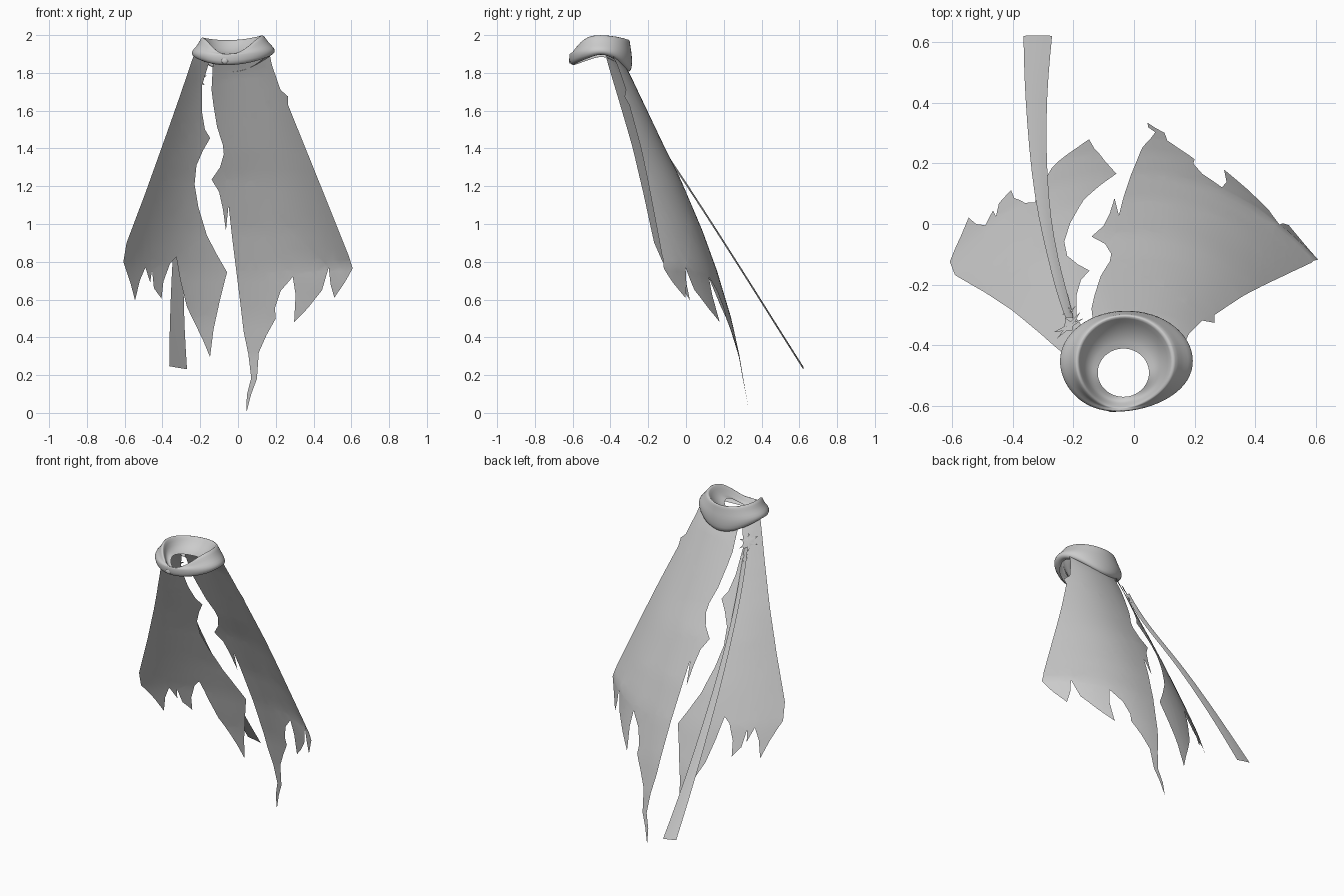
import bpy, bmesh, math
from mathutils import Vector

if "Cube" in bpy.data.objects:
    bpy.data.objects.remove(bpy.data.objects["Cube"])

cloth = bpy.data.materials.new("grey_cloth")
cloth.diffuse_color = (0.6, 0.6, 0.6, 1)
cloth.use_nodes = True
cloth.node_tree.nodes["Principled BSDF"].inputs["Base Color"].default_value = cloth.diffuse_color


def finish(name, bm, subsurf=0):
    me = bpy.data.meshes.new(name)
    bm.to_mesh(me)
    bm.free()
    me.materials.append(cloth)
    ob = bpy.data.objects.new(name, me)
    bpy.context.collection.objects.link(ob)
    for p in me.polygons:
        p.use_smooth = True
    if subsurf:
        m = ob.modifiers.new("smooth", 'SUBSURF')
        m.levels = m.render_levels = subsurf
        m.boundary_smooth = 'PRESERVE_CORNERS'
    return ob


def lerp(table, z):
    # table of (z, value), z falling
    for (z0, a), (z1, b) in zip(table, table[1:]):
        if z >= z1:
            return a + (b - a) * (z0 - z) / (z0 - z1)
    return table[-1][1]


# Drape of the cloth: depth along the spine and along the outer edges
SPINE = [(1.95, -.39), (1.9, -.36), (1.8, -.30), (1.6, -.205), (1.4, -.11), (1.24, -.03),
         (.97, .085), (.75, .165), (.5, .24), (.3, .285), (0, .335)]
EDGE_LEFT = [(1.95, -.43), (1.9, -.42), (1.4, -.27), (.78, -.115), (.6, -.1), (0, .06)]
EDGE_RIGHT = [(1.95, -.43), (1.9, -.42), (1.4, -.27), (.78, -.12), (.6, -.19), (.5, -.25),
              (0, -.2)]


def drape(x, z):
    u = abs(x) / (.22 + .348 * (1.9 - z))
    c = lerp(SPINE, z)
    return c - (c - lerp(EDGE_RIGHT if x > 0 else EDGE_LEFT, z)) * u ** 2.3


def cape_panel(name, outline):
    # Cut the outline into a fine net, then drape it
    bm = bmesh.new()
    bm.faces.new([bm.verts.new((x, 0, z)) for x, z in outline])
    bm.normal_update()
    bmesh.ops.triangulate(bm, faces=bm.faces[:], ngon_method='EAR_CLIP')
    for axis, lo, n, step in ((0, -.66, 33, .04), (2, .03, 32, .06)):
        for i in range(n):
            co, no = Vector(), Vector()
            co[axis], no[axis] = lo + i * step, 1
            bmesh.ops.bisect_plane(bm, geom=bm.verts[:] + bm.edges[:] + bm.faces[:],
                                   dist=1e-5, plane_co=co, plane_no=no)
    bm.normal_update()
    bmesh.ops.triangulate(bm, faces=[f for f in bm.faces if len(f.verts) > 3])
    for v in bm.verts:
        v.co.y = drape(v.co.x, v.co.z)
    bm.normal_update()
    for f in bm.faces:
        if f.normal.y < 0:
            f.normal_flip()
    return finish(name, bm)


# Torn cape panels, outlines as (x, z)
cape_panel("cape_panel_right", [
    (-.13, 1.9), (-.14, 1.71), (-.13, 1.63), (-.11, 1.51), (-.08, 1.42), (-.075, 1.37),
    (-.095, 1.30), (-.14, 1.235), (-.10, 1.17), (-.08, 1.08), (-.064, .965), (-.05, 1.10),
    (-.03, .92), (-.01, .76), (.01, .6), (.03, .43), (.055, .31), (.07, .185), (.047, .095),
    (.044, 0), (.07, .1), (.10, .18), (.11, .32), (.15, .41), (.2, .5), (.195, .555),
    (.225, .645), (.29, .72), (.305, .625), (.297, .48), (.37, .555), (.445, .65),
    (.48, .77), (.49, .68), (.51, .61), (.565, .69), (.607, .765), (.585, .835),
    (.485, 1.085), (.37, 1.37), (.265, 1.63), (.265, 1.675), (.225, 1.71), (.18, 1.84),
    (.165, 1.91)])
cape_panel("cape_panel_left", [
    (-.15, 1.9), (-.155, 1.85), (-.19, 1.735), (-.19, 1.59), (-.175, 1.5), (-.147, 1.455),
    (-.185, 1.39), (-.22, 1.31), (-.23, 1.21), (-.21, 1.09), (-.165, .94), (-.11, .835),
    (-.058, .745), (-.095, .6), (-.13, .44), (-.148, .295), (-.185, .385), (-.27, .56),
    (-.305, .70), (-.327, .825), (-.36, .79), (-.395, .695), (-.405, .605), (-.445, .66),
    (-.455, .76), (-.465, .69), (-.49, .77), (-.52, .7), (-.545, .595), (-.57, .69),
    (-.607, .8), (-.59, .9), (-.49, 1.165), (-.37, 1.5), (-.305, 1.685), (-.237, 1.885),
    (-.22, 1.91)])

# Long trailing strap: (left x, right x, y, z) per station
bm = bmesh.new()
rows = []
for xl, xr, y, z in [(-.225, -.2, -.31, 1.74), (-.235, -.205, -.285, 1.68),
                     (-.257, -.222, -.22, 1.55), (-.283, -.25, -.118, 1.385),
                     (-.315, -.275, .02, 1.18), (-.338, -.287, .165, .955),
                     (-.353, -.29, .34, .68), (-.362, -.283, .49, .44),
                     (-.364, -.27, .62, .235)]:
    mid = (xl + xr) / 2
    rows.append([bm.verts.new((xl, y, z + .012)), bm.verts.new((mid, y + .003, z + .004)),
                 bm.verts.new((xr, y, z - .004))])
for a, b in zip(rows, rows[1:]):
    for i in range(2):
        bm.faces.new((a[i], a[i + 1], b[i + 1], b[i]))
finish("trailing_strap", bm, 1)


# Ragged tufts where the strap tears out of the cape
def tuft(name, cx, cz, r, n, turn):
    bm = bmesh.new()
    ring = []
    for i in range(2 * n):
        a = turn + math.pi * i / n
        rr = r * (1 if i % 2 == 0 else .4)
        x, z = cx + rr * math.cos(a), cz + rr * math.sin(a)
        ring.append(bm.verts.new((x, drape(x, z) + (.015 if i % 2 == 0 else .008), z)))
    hub = bm.verts.new((cx, drape(cx, cz) + .012, cz))
    for i in range(2 * n):
        bm.faces.new((hub, ring[(i + 1) % (2 * n)], ring[i]))
    finish(name, bm)


tuft("torn_tuft_upper", -.215, 1.77, .052, 6, .3)
tuft("torn_tuft_lower", -.215, 1.69, .024, 5, .9)


# Cowl collar: rings as (centre x, radius x, centre y, radius y, z front, z side, z back, power)
RINGS = [(-.035, .085, -.49, .08, 1.865, 1.915, 1.90, 1.8),
         (-.035, .12, -.475, .11, 1.866, 1.925, 1.912, 1.8),
         (-.03, .145, -.455, .138, 1.878, 1.972, 1.955, 2.4),
         (-.03, .158, -.453, .150, 1.892, 2.003, 1.98, 3.0),
         (-.028, .175, -.452, .156, 1.9, 1.978, 1.968, 3.0),
         (-.025, .192, -.452, .158, 1.898, 1.95, 1.94, 2.6),
         (-.025, .218, -.452, .166, 1.904, 1.927, 1.90, 2.0),
         (-.025, .224, -.452, .168, 1.885, 1.905, 1.86, 1.5),
         (-.025, .207, -.452, .165, 1.848, 1.89, 1.81, 1.2),
         (-.025, .18, -.452, .145, 1.841, 1.893, 1.805, 1.2)]
SEG = 32
bm = bmesh.new()
loops = []
for cx, rx, cy, ry, zf, zs, zb, power in RINGS:
    loop = []
    for i in range(SEG):
        a = 2 * math.pi * i / SEG
        s, c = math.sin(a), math.cos(a)
        z = zs + (zb - zs) * s ** 1.8 if s > 0 else zs + (zf - zs) * (-s) ** power
        skew = .03 * max(0, -s) ** 3 * max(0, rx - .085) / .14
        loop.append(bm.verts.new((cx + rx * c - skew, cy + ry * s, z + .006 * c)))
    loops.append(loop)
for a, b in zip(loops, loops[1:]):
    for i in range(SEG):
        j = (i + 1) % SEG
        bm.faces.new((a[i], b[i], b[j], a[j]))
bmesh.ops.recalc_face_normals(bm, faces=bm.faces[:])
finish("cowl_collar", bm, 1)

# Small knot where the collar folds cross
bm = bmesh.new()
bmesh.ops.create_uvsphere(bm, u_segments=12, v_segments=8, radius=.016)
for v in bm.verts:
    v.co = Vector((v.co.x * 1.2 - .07, v.co.y * .5 - .612, v.co.z + 1.865))
finish("collar_knot", bm)
